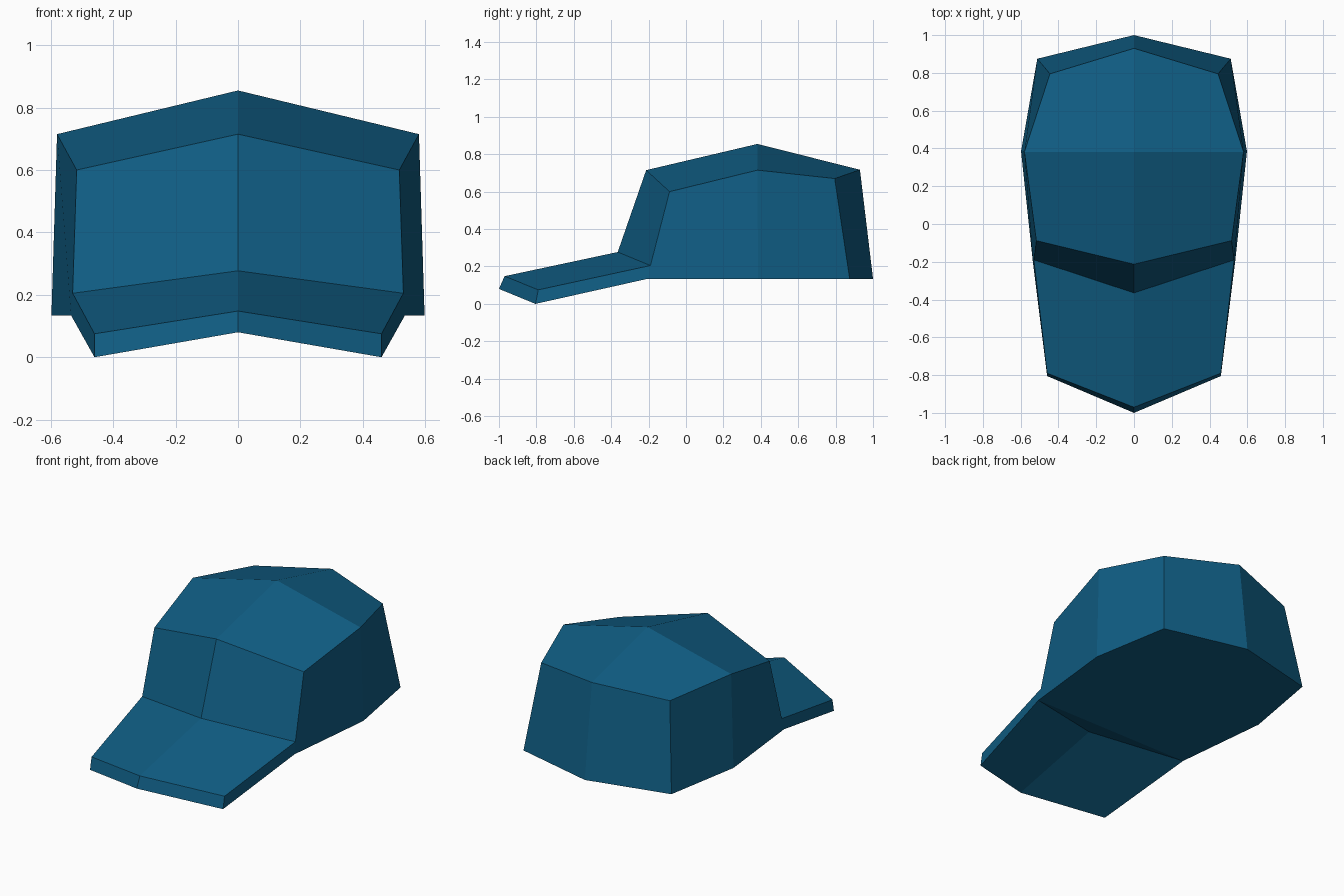
import bpy, bmesh
from mathutils import Vector

if "Cube" in bpy.data.objects:
    bpy.data.objects.remove(bpy.data.objects["Cube"])

blue = bpy.data.materials.new("deep blue fabric")
blue.diffuse_color = (0.005, 0.11, 0.23, 1)
blue.use_nodes = True
blue.node_tree.nodes["Principled BSDF"].inputs["Base Color"].default_value = blue.diffuse_color


def half_shell(name, pts, faces):
    """Flat-faced right half from named points, faces turned outward, mirrored in x."""
    bm = bmesh.new()
    v = {k: bm.verts.new(p) for k, p in pts.items()}
    middle = sum((x.co for x in v.values()), Vector()) / len(v)
    for names in faces:
        f = bm.faces.new([v[n] for n in names.split()])
        f.normal_update()
        if f.normal.dot(f.calc_center_median() - middle) < 0:
            f.normal_flip()
    me = bpy.data.meshes.new(name)
    bm.to_mesh(me)
    bm.free()
    me.materials.append(blue)
    ob = bpy.data.objects.new(name, me)
    bpy.context.collection.objects.link(ob)
    mirror = ob.modifiers.new("mirror", "MIRROR")
    mirror.use_clip = True
    return ob


# Where the brim meets the crown: top and underside, centre and corner
seam = {
    "seam_mid": (0, -0.365, 0.277), "seam_side": (0.53, -0.19, 0.205),
    "under_mid": (0, -0.395, 0.21), "under_side": (0.535, -0.205, 0.134),
}

# Crown: upright panels, a single-peak roof and a closed underside
crown = {
    "peak": (0, 0.382, 0.855),
    "front_top": (0, -0.213, 0.715), "corner_top": (0.517, -0.088, 0.60),
    "side_top": (0.58, 0.382, 0.715), "rear_top": (0.445, 0.795, 0.67),
    "back_top": (0, 0.93, 0.717),
    "side_low": (0.598, 0.385, 0.134), "rear_low": (0.512, 0.875, 0.134),
    "back_low": (0, 1.0, 0.134), "base_mid": (0, -0.205, 0.134),
}
half_shell("crown", {**seam, **crown}, [
    "peak front_top corner_top side_top",
    "peak side_top rear_top back_top",
    "front_top seam_mid seam_side corner_top",
    "corner_top seam_side under_side side_low side_top",
    "side_top side_low rear_low rear_top",
    "rear_top rear_low back_low back_top",
    "base_mid under_side side_low rear_low back_low",
    "base_mid under_mid under_side",
])

# Brim: creased slab sloping down to a pointed front edge
brim = {
    "tip_top": (0, -0.97, 0.148), "tip_low": (0, -1.0, 0.08),
    "edge_top": (0.46, -0.79, 0.075), "edge_low": (0.46, -0.805, 0.0),
}
half_shell("brim", {**seam, **brim}, [
    "seam_mid tip_top edge_top seam_side",
    "under_mid under_side edge_low tip_low",
    "tip_top tip_low edge_low edge_top",
    "edge_top edge_low under_side seam_side",
])
